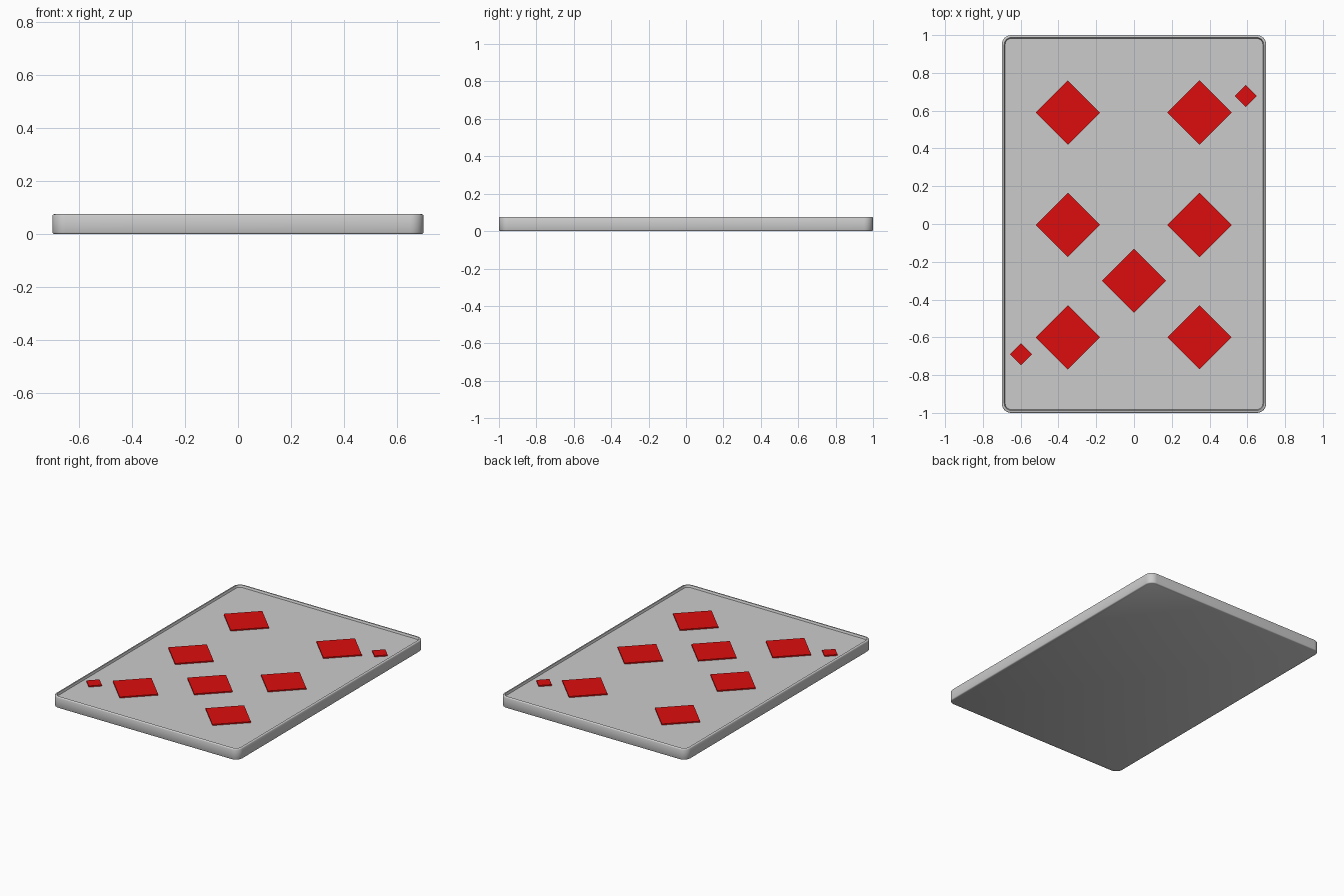
import bpy, bmesh, math

if "Cube" in bpy.data.objects:
    bpy.data.objects.remove(bpy.data.objects["Cube"])

W, L, R = 0.70, 1.00, 0.05      # half width, half length, corner radius
FLOOR, PIP_TOP = 0.061, 0.069   # recessed face and raised pip heights


def outline(inset, z, steps=8):
    """Rounded rectangle, inset from the card edge."""
    pts = []
    r = R - inset
    for k, (sx, sy) in enumerate([(1, 1), (-1, 1), (-1, -1), (1, -1)]):
        for i in range(steps + 1):
            a = math.pi / 2 * (k + i / steps)
            pts.append((sx * (W - R) + r * math.cos(a),
                        sy * (L - R) + r * math.sin(a), z))
    return pts


def finish(bm, name, color=None):
    bmesh.ops.recalc_face_normals(bm, faces=bm.faces)
    mesh = bpy.data.meshes.new(name)
    bm.to_mesh(mesh)
    bm.free()
    obj = bpy.data.objects.new(name, mesh)
    bpy.context.collection.objects.link(obj)
    if color:
        mat = bpy.data.materials.get("pip_red") or bpy.data.materials.new("pip_red")
        mat.diffuse_color = color
        mat.use_nodes = True
        mat.node_tree.nodes["Principled BSDF"].inputs["Base Color"].default_value = mat.diffuse_color
        mesh.materials.append(mat)
    return obj


# Card body: softened edges, thin raised rim and recessed face
bm = bmesh.new()
profile = [(0.006, 0), (0.002, 0.002), (0, 0.006), (0, 0.069), (0.002, 0.073),
           (0.006, 0.075), (0.013, 0.075), (0.018, FLOOR)]
rings = [[bm.verts.new(p) for p in outline(i, z)] for i, z in profile]
for lo, hi in zip(rings, rings[1:]):
    for j in range(len(lo)):
        n = (j + 1) % len(lo)
        bm.faces.new((lo[j], lo[n], hi[n], hi[j]))
bm.faces.new(rings[0][::-1])
bm.faces.new(rings[-1])
card = finish(bm, "card_body")
bpy.context.view_layer.objects.active = card
card.select_set(True)
bpy.ops.object.shade_smooth_by_angle(angle=math.radians(40))


# Raised diamond pips
def diamond(name, x, y, r):
    bm = bmesh.new()
    bottom, top = ([bm.verts.new((x + r * dx, y + r * dy, z))
                    for dx, dy in ((1, 0), (0, 1), (-1, 0), (0, -1))]
                   for z in (FLOOR - 0.005, PIP_TOP))
    bm.faces.new(bottom[::-1])
    bm.faces.new(top)
    for j in range(4):
        n = (j + 1) % 4
        bm.faces.new((bottom[j], bottom[n], top[n], top[j]))
    finish(bm, name, (0.72, 0.004, 0.004, 1))


for y in (0.59, -0.005, -0.60):
    for x in (-0.35, 0.347):
        diamond("large_pip", x, y, 0.17)
diamond("centre_pip", 0, -0.30, 0.17)

# Small corner pips
diamond("corner_pip", 0.592, 0.678, 0.058)
diamond("corner_pip", -0.598, -0.69, 0.058)
